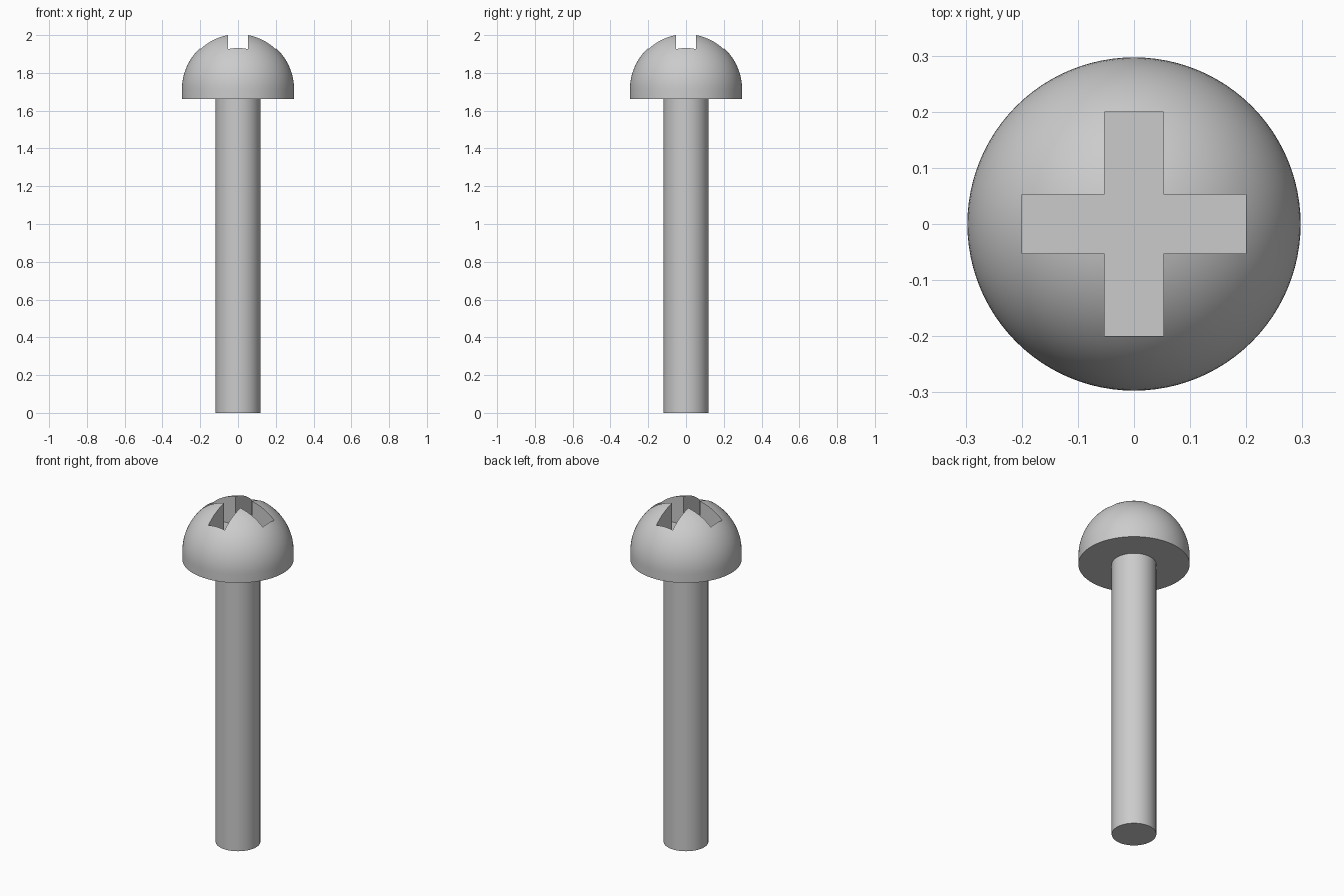
import bpy, bmesh, math
from mathutils import Vector

cube = bpy.data.objects.get("Cube")
if cube:
    bpy.data.objects.remove(cube, do_unlink=True)

HEAD_R, SHAFT_R = 0.297, 0.119
RIM_Z, DOME_Z = 1.663, 1.7125      # underside of head, centre of dome
SLOT_HALF, SLOT_REACH, SLOT_FLOOR = 0.053, 0.2, 1.83
SEGMENTS, RINGS = 96, 24

steel = bpy.data.materials.new("grey steel")
steel.use_nodes = True
grey = (0.6, 0.6, 0.6, 1)
steel.diffuse_color = grey
steel.node_tree.nodes["Principled BSDF"].inputs["Base Color"].default_value = grey


def add_object(name, bm):
    bmesh.ops.recalc_face_normals(bm, faces=bm.faces)
    mesh = bpy.data.meshes.new(name)
    bm.to_mesh(mesh)
    bm.free()
    mesh.materials.append(steel)
    obj = bpy.data.objects.new(name, mesh)
    bpy.context.collection.objects.link(obj)
    return obj


# Shaft and domed head, turned as one solid from a profile
profile = [(0, 0), (SHAFT_R, 0), (SHAFT_R, RIM_Z), (HEAD_R, RIM_Z)]
for i in range(RINGS + 1):
    a = math.pi / 2 * i / RINGS
    profile.append((HEAD_R * math.cos(a), DOME_Z + HEAD_R * math.sin(a)))
bm = bmesh.new()
verts = [bm.verts.new((r, 0, z)) for r, z in profile]
edges = [bm.edges.new(pair) for pair in zip(verts, verts[1:])]
bmesh.ops.spin(bm, geom=verts + edges, cent=(0, 0, 0), axis=(0, 0, 1),
               angle=math.tau, steps=SEGMENTS, use_merge=True)
bmesh.ops.remove_doubles(bm, verts=bm.verts, dist=1e-5)
screw = add_object("screw_body", bm)

# Cross recess: extrude a plus-shaped outline into a cutter
s, r = SLOT_HALF, SLOT_REACH
outline = []
for k in range(4):
    c, n = round(math.cos(k * math.pi / 2)), round(math.sin(k * math.pi / 2))
    for x, y in ((r, -s), (r, s), (s, s)):
        outline.append((x * c - y * n, x * n + y * c, SLOT_FLOOR))
bm = bmesh.new()
face = bm.faces.new([bm.verts.new(p) for p in outline])
top = bmesh.ops.extrude_face_region(bm, geom=[face])["geom"]
bmesh.ops.translate(bm, vec=Vector((0, 0, 0.4)),
                    verts=[g for g in top if isinstance(g, bmesh.types.BMVert)])
cutter = add_object("cross_recess_cutter", bm)
cutter.hide_render = True

cut = screw.modifiers.new("cross recess", 'BOOLEAN')
cut.operation, cut.solver, cut.object = 'DIFFERENCE', 'EXACT', cutter

bpy.ops.object.select_all(action='DESELECT')
screw.select_set(True)
bpy.context.view_layer.objects.active = screw
bpy.ops.object.modifier_apply(modifier=cut.name)
bpy.data.objects.remove(cutter, do_unlink=True)
bpy.ops.object.shade_smooth_by_angle(angle=math.radians(30))
